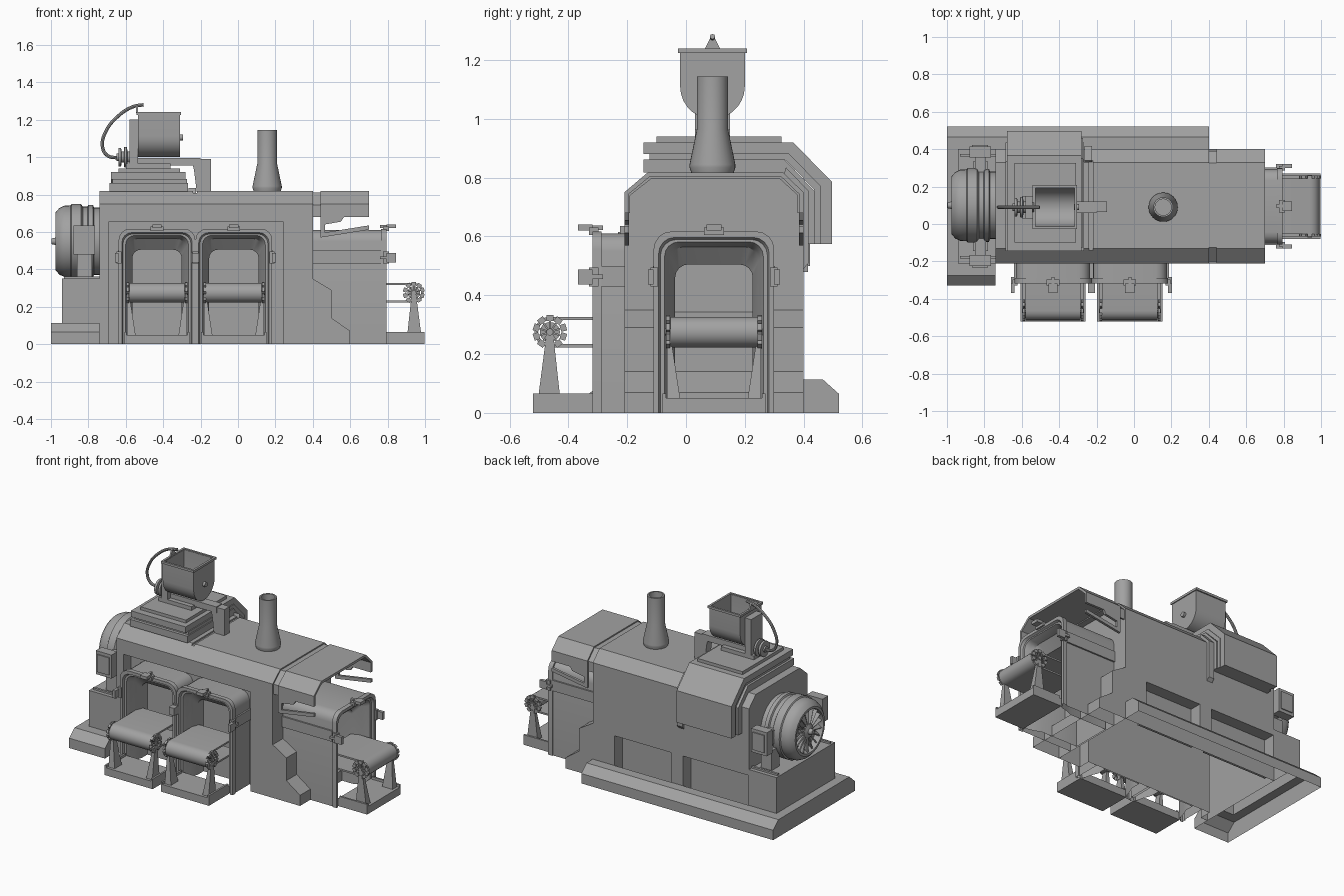
import bpy, bmesh, math
from mathutils import Matrix, Vector

if "Cube" in bpy.data.objects:
    bpy.data.objects.remove(bpy.data.objects["Cube"])

grey = bpy.data.materials.new("machine grey")
grey.diffuse_color = (0.36, 0.36, 0.36, 1)
grey.use_nodes = True
grey.node_tree.nodes["Principled BSDF"].inputs["Base Color"].default_value = grey.diffuse_color
IDENT = Matrix.Identity(4)


def finish(name, bm, M=IDENT):
    bmesh.ops.recalc_face_normals(bm, faces=bm.faces)
    bm.transform(M)
    me = bpy.data.meshes.new(name)
    bm.to_mesh(me)
    bm.free()
    me.materials.append(grey)
    ob = bpy.data.objects.new(name, me)
    bpy.context.collection.objects.link(ob)
    return ob


def box(name, x0, x1, y0, y1, z0, z1, M=IDENT):
    return prism(name, [(y0, z0), (y1, z0), (y1, z1), (y0, z1)], x0, x1, M)


def prism(name, pts, a, b, M=IDENT, axis='x'):
    """Extrude a (y,z) profile along x, or an (x,z) profile along y."""
    put = (lambda u, v, w: (w, u, v)) if axis == 'x' else (lambda u, v, w: (u, w, v))
    return loft(name, [[put(u, v, w) for u, v in pts] for w in (a, b)], M)


def loft(name, rings, M=IDENT, caps=(True, True), skip=()):
    bm = bmesh.new()
    vs = [[bm.verts.new(p) for p in r] for r in rings]
    n = len(vs[0])
    for r, s in zip(vs, vs[1:]):
        for i in range(n):
            if i not in skip:
                bm.faces.new((r[i], r[(i + 1) % n], s[(i + 1) % n], s[i]))
    if caps[0]:
        bm.faces.new(vs[0])
    if caps[1]:
        bm.faces.new(vs[-1])
    return finish(name, bm, M)


def lathe(name, prof, M, n=32):
    """Revolve (radius, height) points around local z."""
    return loft(name, [[(r * math.cos(2 * math.pi * i / n), r * math.sin(2 * math.pi * i / n), h)
                        for i in range(n)] for r, h in prof], M)


def along_x(x, y, z):
    return Matrix.Translation((x, y, z)) @ Matrix.Rotation(math.pi / 2, 4, 'Y')


def cut(ob, *bounds):
    c = box("cutter", *bounds)
    m = ob.modifiers.new("recess", 'BOOLEAN')
    m.operation, m.object, m.solver = 'DIFFERENCE', c, 'EXACT'
    dg = bpy.context.evaluated_depsgraph_get()
    dg.update()
    me = bpy.data.meshes.new_from_object(ob.evaluated_get(dg))
    ob.modifiers.clear()
    ob.data = me
    bpy.data.objects.remove(c)


def open_bottom(ob):
    """The sheet-metal housings have no floor."""
    bm = bmesh.new()
    bm.from_mesh(ob.data)
    low = [f for f in bm.faces if all(v.co.z < .001 for v in f.verts)]
    bmesh.ops.delete(bm, geom=low, context='FACES')
    bm.to_mesh(ob.data)
    bm.free()


# Main housing, with recesses for the front tunnels and the rear bays
SHELL = [(-.21, .75), (-.13, .818), (.33, .818), (.40, .75)]
body = prism("main_housing", [(-.21, 0)] + SHELL + [(.40, 0)], -.74, .40)
cut(body, -.69, .24, -.3, -.13, -.1, .655)
cut(body, -.17, .24, .32, .5, .05, .31)
cut(body, -.735, -.26, .32, .5, .05, .31)
cut(body, -.24, -.22, -.3, .5, .808, .9)
open_bottom(body)
open_bottom(prism("stepped_foot", [(.40, 0), (.60, 0), (.60, .07), (.50, .14), (.50, .29), (.40, .35)],
                  -.21, .40, axis='y'))
prism("rear_seam_rib", [(.39, .49), (.40, .49), (.417, .51), (.417, .755), (.34, .835), (.33, .80), (.39, .74)],
      -.265, -.225)

# Plinth along the back, and the left plinth stepping up into the motor block
open_bottom(prism("rear_plinth", [(.40, 0), (.52, 0), (.52, .065), (.465, .114), (.40, .114)], -.74, .40))


def rect(x0, x1, y0, y1, z):
    return [(x0, y0, z), (x1, y0, z), (x1, y1, z), (x0, y1, z)]


loft("left_plinth", [rect(-1, -.74, -.33, .52, 0), rect(-1, -.74, -.33, .52, .065), rect(-1, -.74, -.275, .465, .114),
                     rect(-.94, -.74, -.21, .40, .114), rect(-.94, -.74, -.21, .40, .35)], caps=(False, True))

# Hood over the right end with sloped side brackets
t = .016
INNER = [(.40 - t, .68), (.40 - t, .745), (.325, .818 - t), (-.125, .818 - t), (-.21 + t, .745), (-.21 + t, .68)]
prism("hood", [(-.21, .68)] + SHELL + [(.40, .68)] + INNER, .44, .70)
prism("hood_neck", [(-.20, .68), (-.20, .745), (-.125, .81), (.325, .81), (.39, .745), (.39, .68)]
      + [(.38, .68), (.38, .74), (.32, .795), (-.12, .795), (-.19, .74), (-.19, .68)], .40, .44)
for y in (-.21, .40 - t):
    prism("hood_bracket", [(.44, .685), (.44, .57), (.70, .612), (.70, .635), (.465, .597), (.465, .64),
                           (.55, .655), (.57, .685)], y, y + t, axis='y')


# Tunnel with conveyor, built facing -y with its mouth at y = 0
def arch(hw, z0, z1, r, y):
    pts = [(-hw, y, z0), (hw, y, z0)]
    for s, a0 in ((1, 0), (-1, 90)):
        for k in range(5):
            a = math.radians(a0 + k * 22.5)
            pts.append((s * (hw - r) + r * math.cos(a), y, z1 - r + r * math.sin(a)))
    return pts


def tunnel(M, depth):
    loft("tunnel", [arch(.198, 0, .61, .06, depth), arch(.198, 0, .61, .06, .03), arch(.205, 0, .617, .06, .03),
                    arch(.205, 0, .617, .06, 0), arch(.188, 0, .597, .055, 0),
                    arch(.182, 0, .59, .055, .015), arch(.168, 0, .582, .05, .015),
                    arch(.158, 0, .572, .05, .04), arch(.152, 0, .565, .05, .07),
                    arch(.132, 0, .505, .045, .12), arch(.132, 0, .505, .045, depth - .01)], M, skip=(0,))
    # side trim and square latches
    for s in (-1, 1):
        a, b = sorted((s * .195, s * .208))
        box("tunnel_side_strip", a, b, .03, depth, .43, .5, M)
        a, b = sorted((s * .19, s * .216))
        box("side_latch_base", a, b, -.012, .02, .43, .495, M)
        a, b = sorted((s * .205, s * .225))
        box("side_latch", a, b, -.05, 0, .437, .487, M)
        box("side_latch_rod", a, b, 0, .035, .455, .47, M)
    box("top_latch_base", -.034, .034, -.012, .02, .605, .63, M)
    box("top_latch", -.025, .025, -.05, 0, .62, .64, M)
    box("top_latch_rod", -.008, .008, 0, .035, .622, .638, M)
    # tray and splayed legs
    box("tray", -.175, .175, -.203, .01, 0, .05, M)
    for s in (-1, 1):
        a, b = sorted((s * .175, s * .163))
        box("tray_rim", a, b, -.203, 0, .05, .066, M)
        loft("conveyor_leg", [[(s * .16, -.185, .05), (s * .16, -.11, .05), (s * .115, -.11, .05), (s * .115, -.185, .05)],
                              [(s * .16, -.155, .28), (s * .16, -.135, .28), (s * .15, -.135, .28), (s * .15, -.155, .28)]], M)
    # belt loop round the end roller
    cy, cz = -.145, .275
    arc = [math.radians(90 + 18 * k) for k in range(11)]
    loop = [(.13, cz + .052)] + [(cy + .052 * math.cos(a), cz + .052 * math.sin(a)) for a in arc] + [(.13, cz - .052)]
    loop += [(.13, cz - .041)] + [(cy + .041 * math.cos(a), cz + .041 * math.sin(a)) for a in reversed(arc)] + [(.13, cz + .041)]
    prism("belt", loop, -.148, .148, M)
    R = M @ along_x(0, cy, cz)
    lathe("roller", [(.034, -.146), (.034, .146)], R, 20)
    lathe("roller_axle", [(.012, -.166), (.012, .166)], R, 12)
    for s in (-1, 1):
        for k in range(10):
            T = M @ Matrix.Translation((s * .156, cy, cz)) @ Matrix.Rotation(k * math.pi / 5, 4, 'X')
            box("sprocket_tooth", -.007, .007, -.012, .012, .038, .058, T)
            box("sprocket_spoke", -.004, .004, -.003, .003, 0, .04, T)


for cx in (-.433, -.022):
    tunnel(Matrix.Translation((cx, -.318, 0)), .19)
tunnel(Matrix.Translation((.795, .095, 0)) @ Matrix.Rotation(math.pi / 2, 4, 'Z'), .395)

# Motor drum on the left with a bladed fan face
D = along_x(0, .1, .55)
lathe("motor_drum", [(.18, -.73), (.18, -.77), (.195, -.775), (.195, -.80), (.185, -.805), (.185, -.83), (.2, -.84),
                     (.2, -.89), (.192, -.895), (.19, -.93), (.178, -.955), (.155, -.975), (.14, -.975),
                     (.135, -.93)], D, 40)
lathe("fan_hub", [(.05, -.93), (.045, -.965), (.02, -.975), (.015, -.998)], D, 20)
for k in range(18):
    T = Matrix.Translation((0, .1, .55)) @ Matrix.Rotation(k * math.pi / 9, 4, 'X') @ Matrix.Translation((-.95, 0, 0)) \
        @ Matrix.Rotation(.5, 4, 'Z')
    box("fan_blade", -.015, .015, -.004, .004, .03, .14, T)
for s in (-1, 1):
    def side(name, x0, x1, d0, d1, z0, z1):
        a, b = sorted((.095 + s * d0, .095 + s * d1))
        box(name, x0, x1, a, b, z0, z1)
    side("terminal_box", -.88, -.765, .26, .32, .48, .635)
    side("terminal_box_lid", -.865, -.78, .32, .327, .5, .615)
    side("terminal_box_mount", -.85, -.79, .17, .26, .51, .6)
    side("motor_leg", -.86, -.78, .16, .24, .35, .48)
    side("motor_rod", -.93, -.74, .265, .28, .35, .362)


# Layered duct stepping over the roof and down the back
def duct(name, x0, x1, y0, zt, yc, yb, zc, d, zb=.575):
    prism(name, [(y0, zt - d), (y0, zt), (yc, zt), (yb, zc), (yb, zb),
                 (yb - d, zb), (yb - d, zc - .41 * d), (yc - .41 * d, zt - d)], x0, x1)


duct("duct_outer", -.68, -.28, -.145, .92, .365, .497, .785, .04)
duct("duct_groove", -.672, -.274, -.125, .882, .35, .46, .77, .024)
duct("duct_inner", -.687, -.267, -.145, .862, .335, .437, .755, .045)
box("duct_cap", -.64, -.31, -.10, .325, .92, .94)

# Hopper with rounded bottom, open top and rim
HY, HR = .09, .11
U = [(HY + HR * math.cos(a), 1.11 + HR * math.sin(a)) for a in [math.pi + math.pi * k / 14 for k in range(15)]]
U = [(HY - HR, 1.235)] + U + [(HY + HR, 1.235)]
V = [(HY + (y - HY) * .93, z + .008 if z < 1.2 else z) for y, z in U]
prism("hopper_trough", U + V[::-1], -.535, -.31)
for x in (-.535, -.318):
    prism("hopper_end", U, x, x + .008)
for x in (-.543, -.318):
    box("hopper_rim", x, x + .014, HY - .118, HY + .118, 1.225, 1.24)
for s in (-1, 1):
    a, b = sorted((HY + s * .105, HY + s * .118))
    box("hopper_rim", -.543, -.304, a, b, 1.225, 1.24)
lathe("hopper_pivot", [(.016, -.57), (.016, -.53)], along_x(0, HY, 1.105), 16)
lathe("hopper_pivot", [(.016, -.32), (.016, -.295)], along_x(0, HY, 1.105), 16)
box("hopper_bracket", -.58, -.535, .03, .15, .94, 1.2)
box("hopper_saddle", -.60, -.36, .03, .15, .94, .965)

# Feed screw, chute and drive flanges
box("feed_pipe", -.58, -.2, .06, .12, .955, .995)
prism("feed_chute", [(-.25, .99), (-.145, .99), (-.145, .81), (-.22, .81), (-.235, .93)], .065, .12, axis='y')
lathe("drive_flange", [(.02, -.65), (.02, -.64), (.05, -.64), (.05, -.625), (.03, -.622), (.03, -.61), (.055, -.608),
                       (.055, -.595), (.03, -.59), (.03, -.57)], along_x(0, HY, 1.0), 24)
prism("hose_bracket", [(HY - .028, 1.235), (HY + .028, 1.235), (HY + .008, 1.275), (HY - .008, 1.275)], -.545, -.535)

# Flexible hose
cu = bpy.data.curves.new("hose_path", 'CURVE')
cu.dimensions, cu.bevel_depth, cu.bevel_resolution, cu.use_fill_caps = '3D', .009, 2, True
pts = [(-.505, 1.28), (-.56, 1.27), (-.64, 1.22), (-.705, 1.14), (-.725, 1.06), (-.70, 1.01), (-.64, .995)]
sp = cu.splines.new('BEZIER')
sp.bezier_points.add(len(pts) - 1)
for p, (x, z) in zip(sp.bezier_points, pts):
    p.co = Vector((x, HY, z))
    p.handle_left_type = p.handle_right_type = 'AUTO'
tmp = bpy.data.objects.new("hose_path", cu)
hose = bpy.data.objects.new("hose", bpy.data.meshes.new_from_object(tmp))
hose.data.materials.clear()
hose.data.materials.append(grey)
bpy.context.collection.objects.link(hose)
bpy.data.objects.remove(tmp)

# Chimney with flared foot and open mouth
lathe("chimney", [(.07, .81), (.078, .835), (.078, .845), (.053, .965), (.053, 1.145), (.043, 1.145), (.043, .97)],
      Matrix.Translation((.156, .09, 0)))

# Smooth the round parts, keeping edges sharp
bpy.ops.object.select_all(action='DESELECT')
for ob in bpy.context.scene.objects:
    if ob.type == 'MESH' and ob.name.split('.')[0] in {"hose", "chimney", "motor_drum", "fan_hub", "roller", "belt", "tunnel",
                                                       "hopper_trough", "drive_flange", "hopper_pivot", "roller_axle"}:
        ob.select_set(True)
        bpy.context.view_layer.objects.active = ob
bpy.ops.object.shade_smooth_by_angle(angle=math.radians(30))
